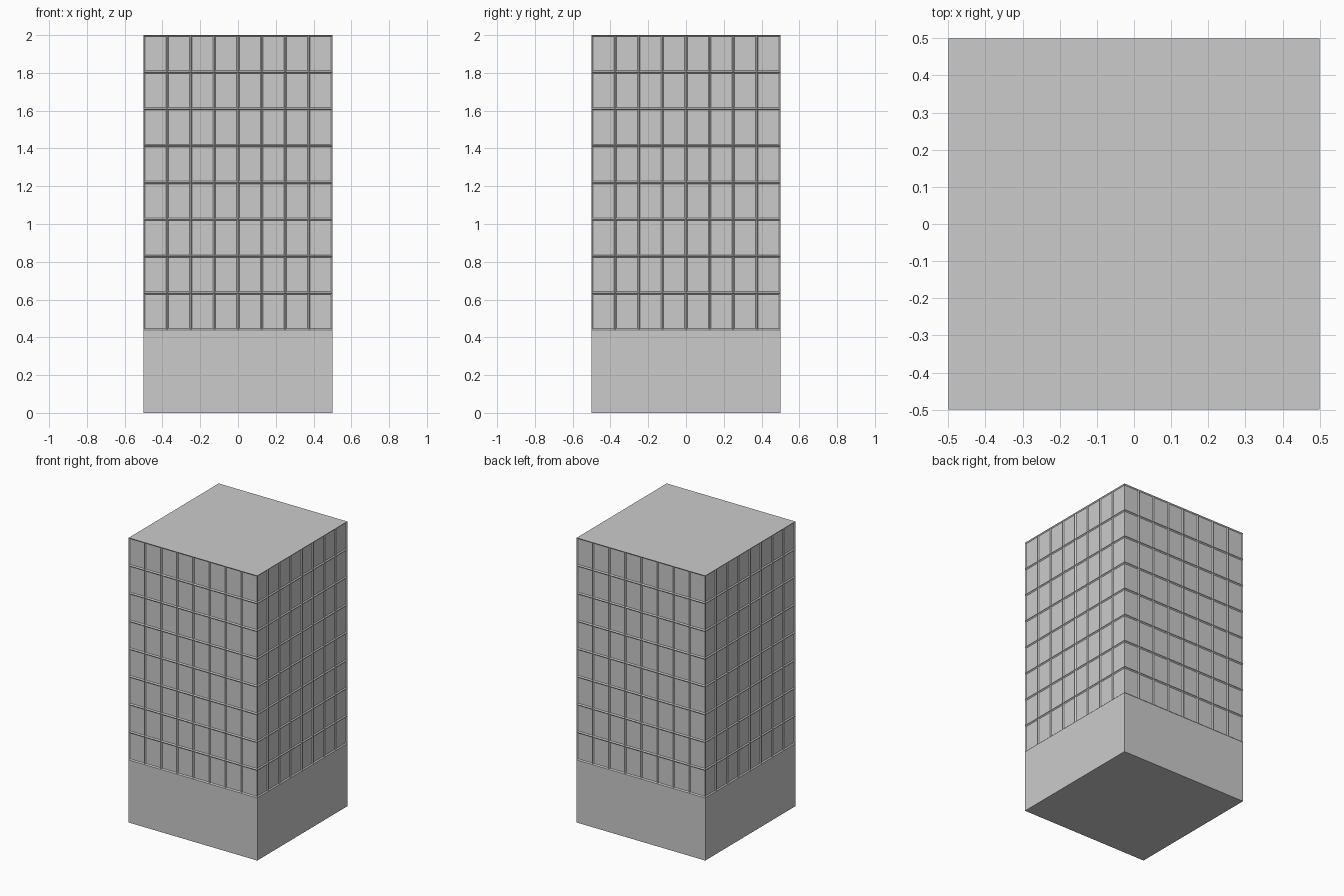
import bpy, bmesh

if "Cube" in bpy.data.objects:
    bpy.data.objects.remove(bpy.data.objects["Cube"])

COLS, ROWS = 8, 8
BASE, TOP, HALF = 0.44, 2.0, 0.5
STEP = (TOP - BASE) / ROWS

bm = bmesh.new()

# Solid tower block
bmesh.ops.create_cube(bm, size=1.0)
for v in bm.verts:
    v.co.z = TOP if v.co.z > 0 else 0.0


def cut(co, no, faces):
    geom = set(faces)
    for f in faces:
        geom.update(f.edges)
        geom.update(f.verts)
    bmesh.ops.bisect_plane(bm, geom=list(geom), plane_co=co, plane_no=no)


def walls(low):
    return [f for f in bm.faces if abs(f.normal.z) < 0.5
            and f.calc_center_median().z > low]


# Floor lines, then window columns above the plain base
for i in range(ROWS):
    cut((0, 0, BASE + i * STEP), (0, 0, 1), walls(0))
for i in range(1, COLS):
    p = -HALF + i / COLS
    cut((p, 0, 0), (1, 0, 0), [f for f in walls(BASE) if abs(f.normal.y) > 0.5])
    cut((0, p, 0), (0, 1, 0), [f for f in walls(BASE) if abs(f.normal.x) > 0.5])

# Recessed window panes with thin bevelled frames
bmesh.ops.inset_individual(bm, faces=walls(BASE), thickness=0.007, depth=-0.007,
                           use_even_offset=True)

mesh = bpy.data.meshes.new("tower")
bm.to_mesh(mesh)
bm.free()
tower = bpy.data.objects.new("tower", mesh)
bpy.context.collection.objects.link(tower)
